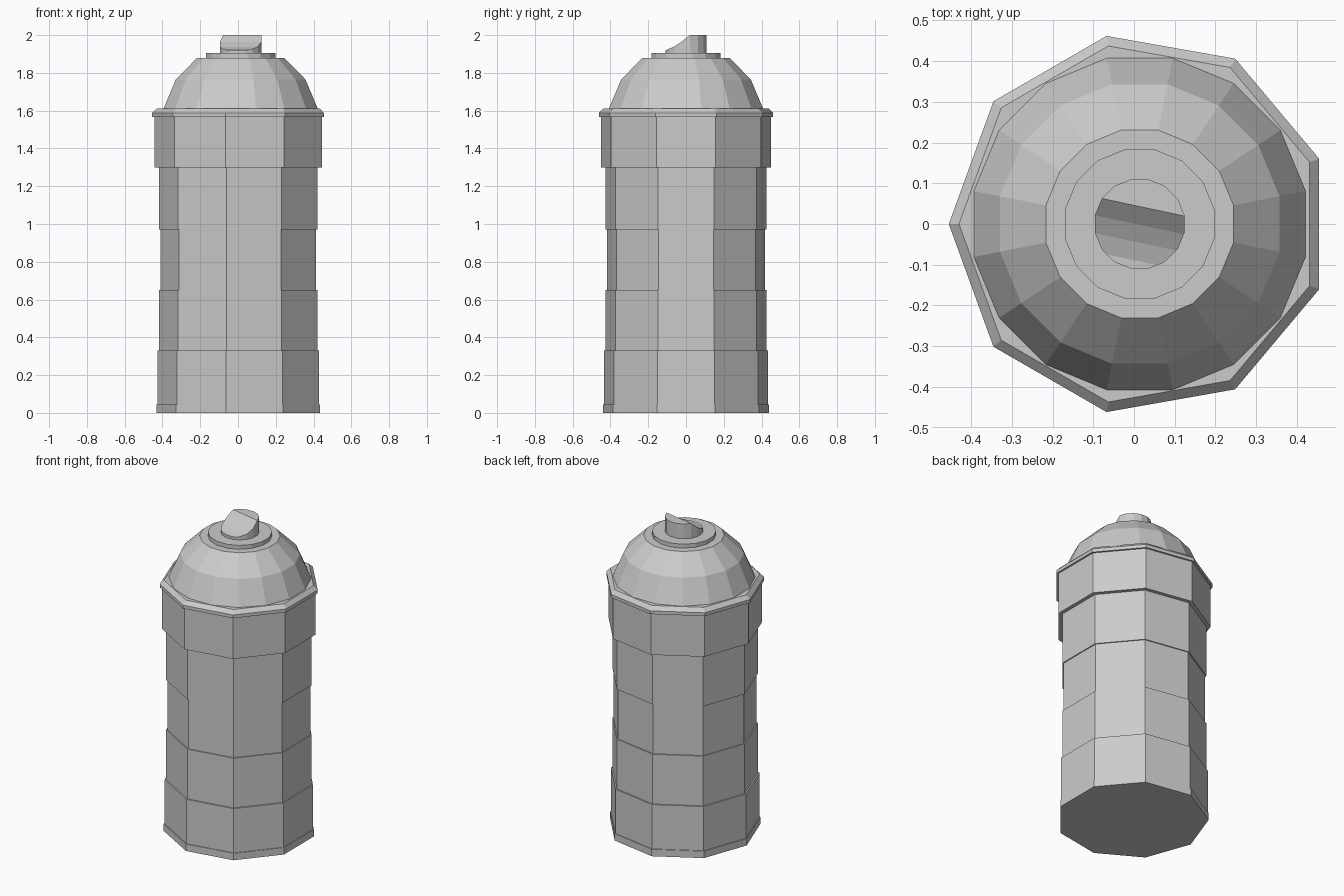
import bpy, bmesh
from math import sin, cos, radians, pi
from mathutils import Vector

if "Cube" in bpy.data.objects:
    bpy.data.objects.remove(bpy.data.objects["Cube"])

CX = 0.014  # the nine-sided can sits slightly off its axis when centred by bounds


def lathe(name, profile, sides, phase):
    """Flat-faced solid of revolution from (radius, z) points, capped at both ends."""
    bm = bmesh.new()
    rings = []
    for r, z in profile:
        rings.append([bm.verts.new((CX + r * cos(phase + 2 * pi * i / sides),
                                    r * sin(phase + 2 * pi * i / sides), z))
                      for i in range(sides)])
    for a, b in zip(rings, rings[1:]):
        for i in range(sides):
            j = (i + 1) % sides
            bm.faces.new((a[i], a[j], b[j], b[i]))
    bm.faces.new(rings[0][::-1])
    bm.faces.new(rings[-1])
    mesh = bpy.data.meshes.new(name)
    bm.to_mesh(mesh)
    bm.free()
    obj = bpy.data.objects.new(name, mesh)
    bpy.context.collection.objects.link(obj)
    return obj


NINE = radians(20)
SIXTEEN = radians(11.25)

# Can body: stacked bands with small steps between them
bands = [(0.446, 0, 0.045), (0.441, 0.045, 0.33), (0.432, 0.33, 0.65),
         (0.425, 0.65, 0.97), (0.432, 0.97, 1.30), (0.457, 1.30, 1.57)]
lathe("can_body", [(r, z) for r, lo, hi in bands for z in (lo, hi)], 9, NINE)

# Bevelled rim around the top of the can
lathe("rim", [(0.469, 1.567), (0.469, 1.588), (0.444, 1.612)], 9, NINE)

# Domed shoulder and valve disc
lathe("dome", [(0.417, 1.60), (0.415, 1.614), (0.350, 1.765), (0.235, 1.88)], 16, SIXTEEN)
lathe("valve_disc", [(0.187, 1.87), (0.187, 1.905)], 16, SIXTEEN)

# Spray button: short cylinder whose front is scooped down in strips
button = lathe("spray_button", [(0.112, 1.895), (0.112, 2.0)], 16, SIXTEEN)
normal = Vector((sin(radians(12)), cos(radians(12)), 0))
centre = Vector((CX, 0, 0))
scoop = [(-0.2, 1.918), (-0.09, 1.922), (-0.045, 1.938), (-0.002, 1.963), (0.042, 2.0), (0.2, 2.0)]


def scoop_height(v):
    for (v0, z0), (v1, z1) in zip(scoop, scoop[1:]):
        if v <= v1:
            return z0 + (z1 - z0) * (v - v0) / (v1 - v0)
    return 2.0


bm = bmesh.new()
bm.from_mesh(button.data)
for v, _ in scoop[1:-1]:
    bmesh.ops.bisect_plane(bm, geom=bm.verts[:] + bm.edges[:] + bm.faces[:],
                           plane_co=centre + normal * v, plane_no=normal)
for vert in bm.verts:
    if vert.co.z > 1.95:
        vert.co.z = scoop_height((vert.co - centre).dot(normal))
bm.to_mesh(button.data)
bm.free()
